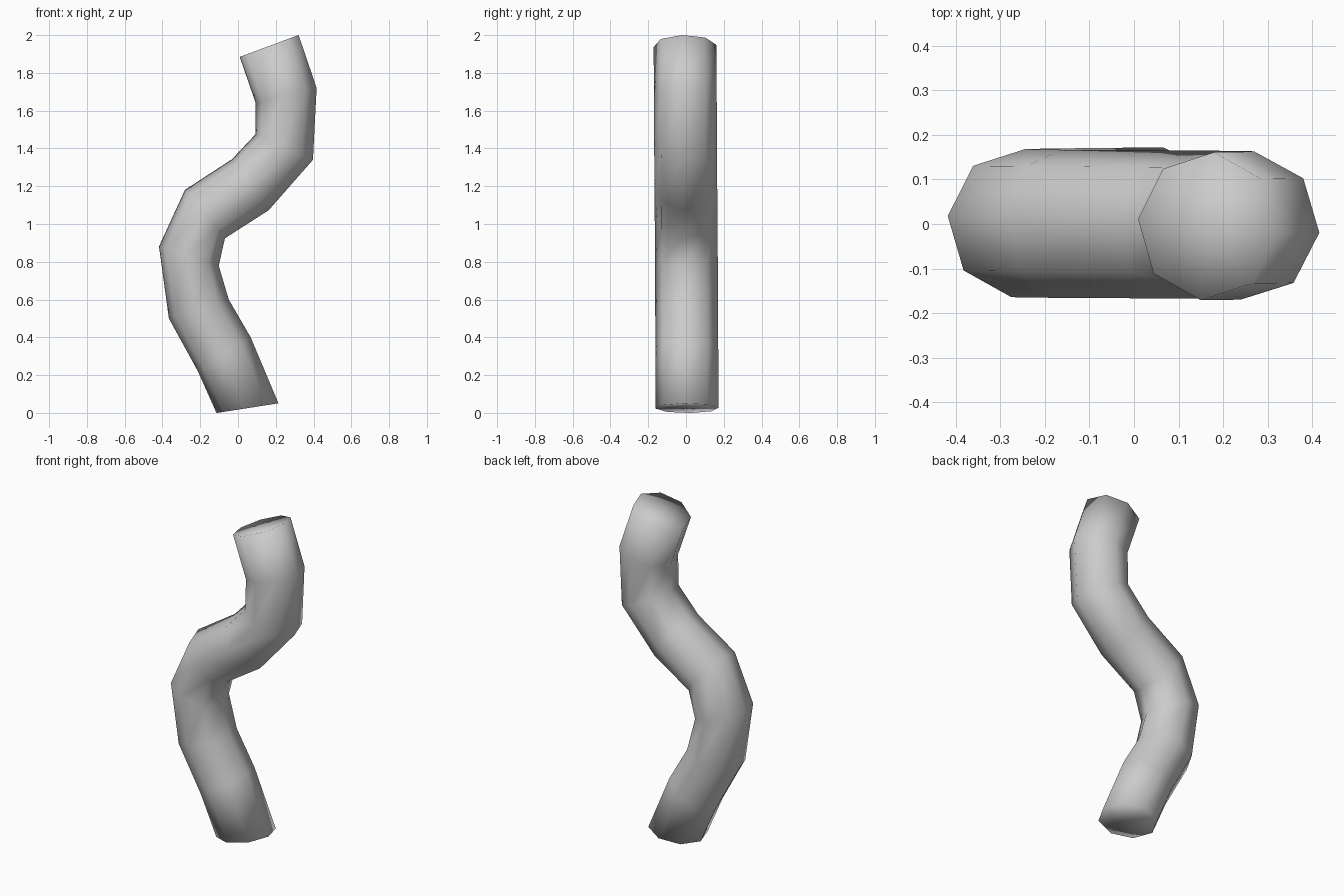
import bpy, bmesh, math
from mathutils import Vector

cube = bpy.data.objects.get("Cube")
if cube:
    bpy.data.objects.remove(cube, do_unlink=True)

SIDES = 8
RADIUS = 0.167
TWIST = math.radians(-5.5)

# Bent path: the inner and outer outline point (x, z) of every ring, bottom to top
rings = [
    ((-0.11, 0.00), (0.21, 0.05)),
    ((-0.21, 0.22), (0.065, 0.40)),
    ((-0.365, 0.50), (-0.05, 0.60)),
    ((-0.415, 0.88), (-0.105, 0.78)),
    ((-0.28, 1.18), (-0.07, 0.925)),
    ((-0.03, 1.34), (0.16, 1.075)),
    ((0.095, 1.475), (0.395, 1.34)),
    ((0.095, 1.64), (0.415, 1.72)),
    ((0.01, 1.885), (0.32, 2.00)),
]

# Plain grey material
grey = bpy.data.materials.new("plain_grey")
grey.use_nodes = True
colour = (0.6, 0.6, 0.6, 1)
grey.diffuse_color = colour
grey.node_tree.nodes["Principled BSDF"].inputs["Base Color"].default_value = colour

bm = bmesh.new()


def add_ring(left, right, y):
    """Octagonal ring spanning two outline points; returns its centre and vertices."""
    a, b = Vector((left[0], y, left[1])), Vector((right[0], y, right[1]))
    centre, across = (a + b) / 2, (b - a).normalized()
    verts = []
    for i in range(SIDES):
        t = TWIST + math.tau * i / SIDES
        offset = across * math.cos(t) + Vector((0, math.sin(t), 0))
        verts.append(bm.verts.new(centre + offset * RADIUS))
    return centre, verts


def add_cap(centre, verts):
    """Flat fan closing one end."""
    middle = bm.verts.new(centre)
    for i in range(SIDES):
        bm.faces.new((middle, verts[i], verts[(i + 1) % SIDES]))


# Tube wall, leaning very slightly forward as it rises
last = len(rings) - 1
loops = [add_ring(l, r, 0.006 - 0.011 * i / last) for i, (l, r) in enumerate(rings)]
for (_, low), (_, high) in zip(loops, loops[1:]):
    for i in range(SIDES):
        j = (i + 1) % SIDES
        bm.faces.new((low[i], low[j], high[j], high[i]))

# End caps
add_cap(*loops[0])
add_cap(*loops[-1])
bmesh.ops.recalc_face_normals(bm, faces=bm.faces)
for face in bm.faces:
    face.smooth = True

mesh = bpy.data.meshes.new("bent_tube")
bm.to_mesh(mesh)
bm.free()
mesh.materials.append(grey)
tube = bpy.data.objects.new("bent_tube", mesh)
bpy.context.collection.objects.link(tube)
